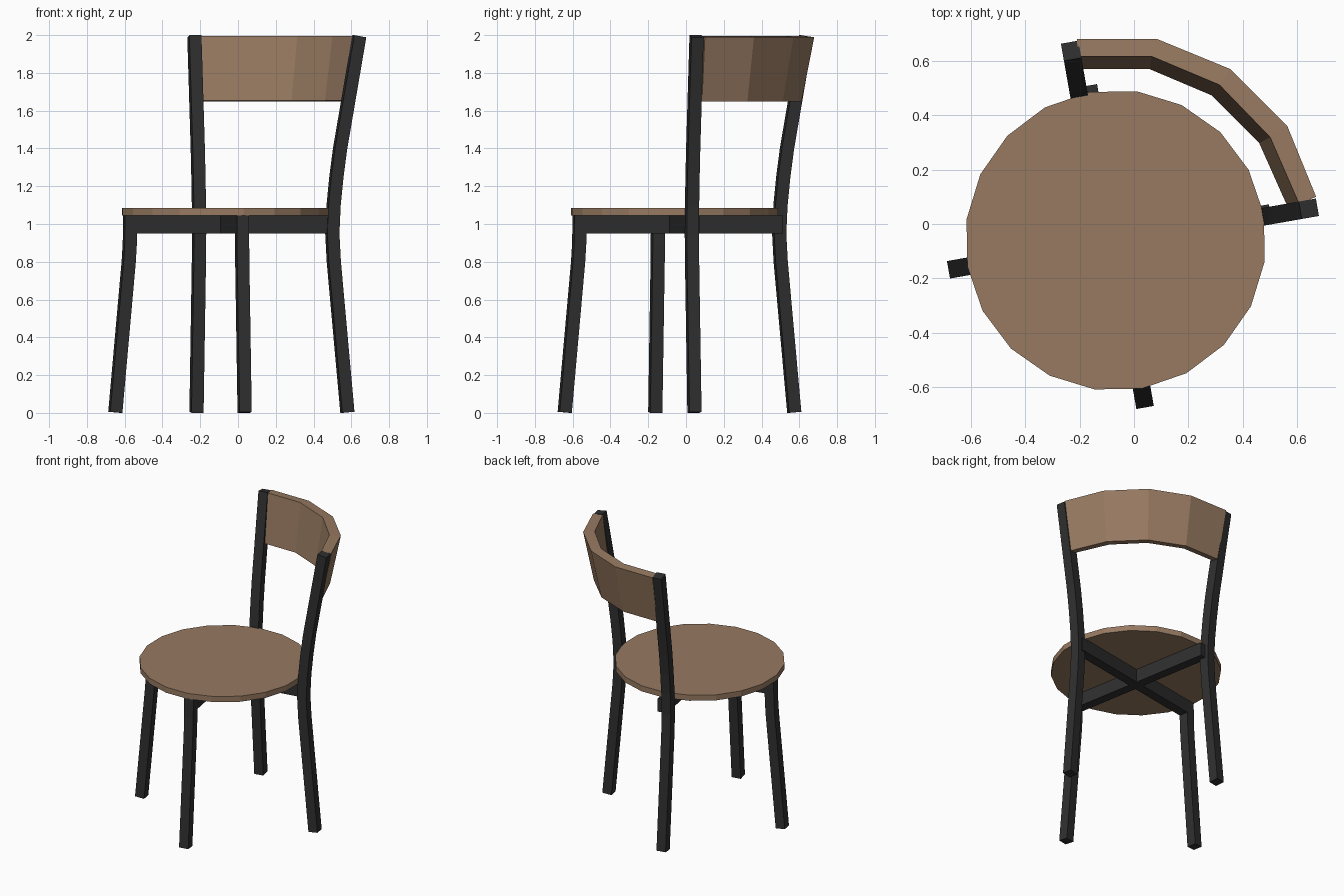
import bpy, bmesh
from math import cos, sin, radians, tau
from mathutils import Vector

if "Cube" in bpy.data.objects:
    bpy.data.objects.remove(bpy.data.objects["Cube"])


def material(name, colour):
    m = bpy.data.materials.new(name)
    m.use_nodes = True
    m.diffuse_color = colour
    m.node_tree.nodes["Principled BSDF"].inputs["Base Color"].default_value = colour
    return m


wood = material("brown wood", (0.31, 0.195, 0.12, 1))
metal = material("black metal", (0.028, 0.028, 0.028, 1))


def loft(name, rings, mat):
    """Join matching rings of points into a capped solid."""
    bm = bmesh.new()
    loops = [[bm.verts.new(p) for p in ring] for ring in rings]
    for a, b in zip(loops, loops[1:]):
        for i in range(len(a)):
            j = (i + 1) % len(a)
            bm.faces.new((a[i], a[j], b[j], b[i]))
    bm.faces.new(loops[0])
    bm.faces.new(loops[-1])
    bmesh.ops.recalc_face_normals(bm, faces=bm.faces)
    mesh = bpy.data.meshes.new(name)
    bm.to_mesh(mesh)
    bm.free()
    mesh.materials.append(mat)
    obj = bpy.data.objects.new(name, mesh)
    bpy.context.collection.objects.link(obj)


CENTRE = Vector((-0.0675, -0.06, 0))
TURN = 10
HALF = 0.0325


def axes(degrees):
    a = radians(degrees + TURN)
    return Vector((cos(a), sin(a), 0)), Vector((-sin(a), cos(a), 0))


# Square tube swept along a path of (radius, height), bending only radially
def leg(name, degrees, path, shift=0.0, radial=0.0):
    out, side = axes(degrees)
    up = Vector((0, 0, 1))
    pts = [CENTRE + out * (r + radial) + side * shift + up * z for r, z in path]
    rings = []
    for i, p in enumerate(pts):
        tangent = (pts[min(i + 1, len(pts) - 1)] - pts[max(i - 1, 0)]).normalized()
        n = side.cross(tangent)
        rings.append([p + n * HALF * a + side * HALF * b
                      for a, b in ((-1, -1), (1, -1), (1, 1), (-1, 1))])
    loft(name, rings, metal)


# Round seat
def seat_ring(z):
    return [CENTRE + Vector((0.553 * cos(a), 0.553 * sin(a), z))
            for a in (radians(TURN) + tau * i / 20 for i in range(20))]


loft("seat", [seat_ring(1.045), seat_ring(1.085)], wood)

# Short legs stop under the seat, tall legs carry on up to the backrest
short_path = [(0.591, 0.003), (0.519, 0.8), (0.513, 0.9), (0.511, 1.045)]
tall_path = [(0.655, 0.003), (0.582, 0.8), (0.574, 0.95), (0.581, 1.1),
             (0.596, 1.25), (0.616, 1.4), (0.719, 1.994)]
leg("right_short_leg", 180, short_path)
leg("front_short_leg", 270, short_path)
leg("left_tall_leg", 0, tall_path, shift=-0.009)
leg("back_tall_leg", 90, tall_path, shift=0.04, radial=-0.005)

# Crossed rails under the seat
for name, degrees in (("side_rail", 0), ("front_back_rail", 90)):
    out, side = axes(degrees)
    loft(name, [[CENTRE + out * r + side * HALF * s + Vector((0, 0, z))
                 for s, z in ((-1, 0.95), (1, 0.95), (1, 1.044), (-1, 1.044))]
                for r in (-0.5, 0.577)], metal)

# Curved, leaning backrest: outer and inner top edges, then how far each leans
outer = [(-0.21, 0.679), (0.086, 0.679), (0.354, 0.569), (0.563, 0.36), (0.669, 0.1)]
inner = [(-0.205, 0.616), (0.064, 0.616), (0.314, 0.511), (0.5, 0.319), (0.607, 0.073)]
low_inner = [(-0.195, 0.569), (0.057, 0.569), (0.284, 0.473), (0.46, 0.297), (0.563, 0.066)]
rings = []
for o, i, l in zip(outer, inner, low_inner):
    o, i, l = Vector(o), Vector(i), Vector(l)
    low_outer = l + (o - i) * 0.68
    rings.append([(*o, 1.99), (*i, 1.995), (*l, 1.653), (*low_outer, 1.648)])
loft("backrest", rings, wood)
